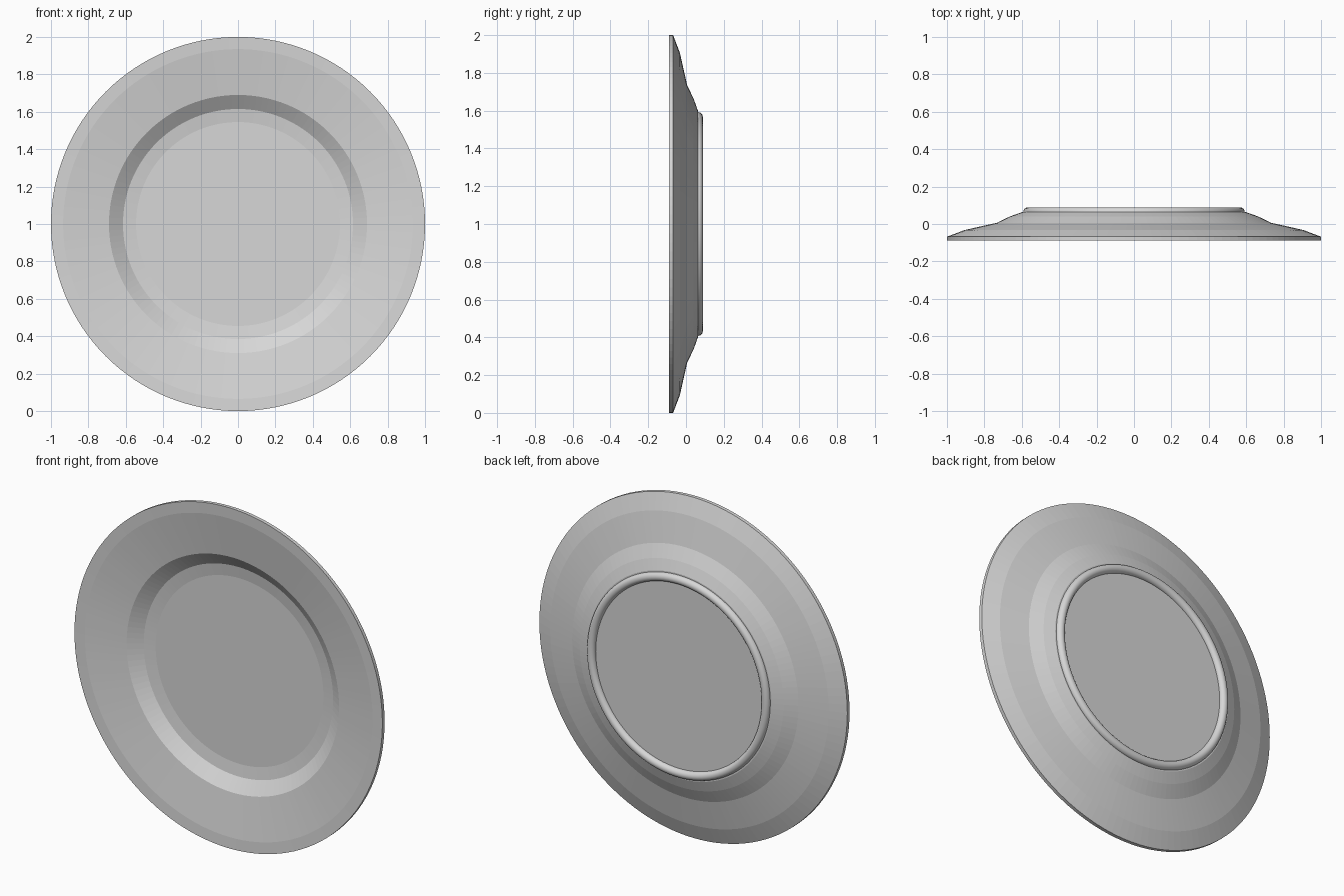
import bpy
import bmesh
import math

cube = bpy.data.objects.get("Cube")
if cube:
    bpy.data.objects.remove(cube, do_unlink=True)

SEGMENTS = 128
CENTRE_Z = 1.0

glaze = bpy.data.materials.new("grey_glaze")
glaze.use_nodes = True
colour = (0.68, 0.68, 0.68, 1)
glaze.diffuse_color = colour
glaze.node_tree.nodes["Principled BSDF"].inputs["Base Color"].default_value = colour


def lathe(name, profile, closed=False):
    """Spin a profile of (radius, depth) points about the y axis."""
    bm = bmesh.new()
    verts = [bm.verts.new((r, y, 0)) for r, y in profile]
    edges = [bm.edges.new(pair) for pair in zip(verts, verts[1:])]
    if closed:
        edges.append(bm.edges.new((verts[-1], verts[0])))
    bmesh.ops.spin(bm, geom=verts + edges, cent=(0, 0, 0), axis=(0, 1, 0),
                   angle=math.tau, steps=SEGMENTS, use_merge=True)
    bmesh.ops.remove_doubles(bm, verts=bm.verts, dist=1e-5)
    bmesh.ops.recalc_face_normals(bm, faces=bm.faces)
    mesh = bpy.data.meshes.new(name)
    bm.to_mesh(mesh)
    bm.free()
    mesh.materials.append(glaze)
    obj = bpy.data.objects.new(name, mesh)
    obj.location.z = CENTRE_Z
    bpy.context.collection.objects.link(obj)
    return obj


# Plate body: front surface from centre to lip, then back surface to centre
front = [(0, 0.014), (0.545, 0.014), (0.615, 0.004), (0.69, -0.048),
         (0.935, -0.086), (1.0, -0.089)]
back = [(1.0, -0.068), (0.905, -0.032), (0.735, 0.006), (0.662, 0.041),
        (0.6, 0.063), (0, 0.063)]
lathe("plate_body", front + back)

# Rounded foot ring on the back
FOOT_RADIUS, HALF_WIDTH, FOOT_TOP = 0.567, 0.025, 0.089
arc = [(FOOT_RADIUS + HALF_WIDTH * math.cos(a),
        FOOT_TOP - HALF_WIDTH + HALF_WIDTH * math.sin(a))
       for a in (math.tau * i / 24 for i in range(24))]
foot = lathe("foot_ring", arc, closed=True)
foot.data.shade_smooth()
